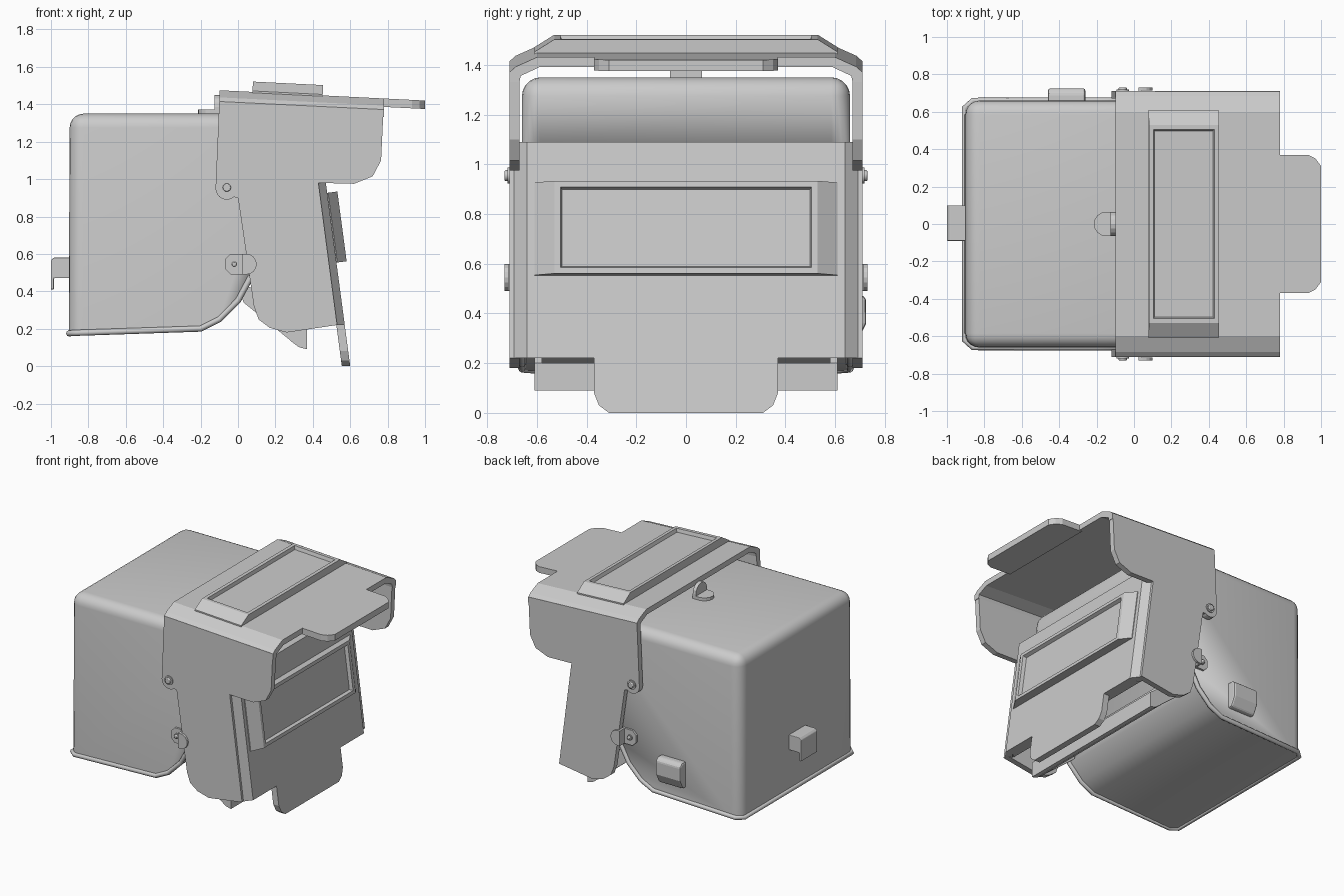
import bpy, bmesh
from math import cos, sin, pi, radians
from mathutils import Vector

if "Cube" in bpy.data.objects:
    bpy.data.objects.remove(bpy.data.objects["Cube"])

grey = bpy.data.materials.new("plain grey")
grey.use_nodes = True
grey.diffuse_color = (0.6, 0.6, 0.6, 1)
grey.node_tree.nodes["Principled BSDF"].inputs["Base Color"].default_value = (0.6, 0.6, 0.6, 1)

X, Y, Z = Vector((1, 0, 0)), Vector((0, 1, 0)), Vector((0, 0, 1))
ROOF = Vector((1, 0, -0.05))        # slope of the visor roof
FACE = Vector((-0.133, 0, 1))       # slope of the face plate


def finish(name, bm, bevel=0):
    bmesh.ops.recalc_face_normals(bm, faces=bm.faces)
    me = bpy.data.meshes.new(name)
    bm.to_mesh(me)
    bm.free()
    me.materials.append(grey)
    ob = bpy.data.objects.new(name, me)
    bpy.context.collection.objects.link(ob)
    if bevel:
        mod = ob.modifiers.new("Bevel", 'BEVEL')
        mod.width, mod.segments = bevel, 2
    return ob


def prism_mesh(pts, origin, u, v, w):
    """Profile in the u, v plane, swept along w."""
    bm = bmesh.new()
    o = Vector(origin)
    base = bm.faces.new([bm.verts.new(o + u * a + v * b) for a, b in pts])
    top = bmesh.ops.extrude_face_region(bm, geom=[base], use_keep_orig=True)
    bmesh.ops.translate(bm, vec=w, verts=[g for g in top["geom"] if isinstance(g, bmesh.types.BMVert)])
    bmesh.ops.recalc_face_normals(bm, faces=bm.faces)
    return bm


def prism(name, pts, origin, u, v, w, bevel=0):
    return finish(name, prism_mesh(pts, origin, u, v, w), bevel)


def across(name, pts, lo, hi, bevel=0):
    return prism(name, pts, (0, lo, 0), X, Z, Y * (hi - lo), bevel)


def mirrored(half):
    return half + [(-a, b) for a, b in reversed(half)]


def arc(cx, cz, r, start, end, n=8):
    angles = [radians(start + (end - start) * i / n) for i in range(n + 1)]
    return [(cx + r * cos(t), cz + r * sin(t)) for t in angles]


def smooth(ob):
    bpy.ops.object.select_all(action='DESELECT')
    ob.select_set(True)
    bpy.context.view_layer.objects.active = ob
    bpy.ops.object.shade_smooth_by_angle(angle=radians(35))


# Hollow head shell, rounded at the back and top, open at the face
jaw = [(-0.2, 0.2), (-0.1, 0.25), (0, 0.35), (0.07, 0.48)]
outline = [(-0.9, 1.35), (-0.905, 0.17)] + jaw + [(0.34, 1.08), (0.32, 1.35)]
bm = prism_mesh(outline, (0, -0.66, 0), X, Z, Y * 1.32)
edges = []
for e in bm.edges:
    a, b = (v.co for v in e.verts)
    high = min(a.z, b.z) > 1.3
    back = max(a.x, b.x) < -0.89 and abs(a.z - b.z) > 0.5
    brow = min(a.x, b.x) > 0.3 and abs(a.z - b.z) > 0.2
    if high or back or brow:
        edges.append(e)
bmesh.ops.bevel(bm, geom=edges, offset=0.075, segments=5, profile=0.5, affect='EDGES')
bm.normal_update()
opening = [f for f in bm.faces
           if f.normal.x > 0.5 and 0.5 < f.calc_center_median().z < 1.06 and f.calc_area() > 0.1]
bmesh.ops.delete(bm, geom=opening, context='FACES')
shell = finish("head_shell", bm)
wall = shell.modifiers.new("Wall", 'SOLIDIFY')
wall.thickness, wall.offset = 0.03, -1
smooth(shell)

# Rolled rim along the lower edge
rim_side = [(x, -0.66, z) for x, z in reversed(jaw)] + [(-0.86, -0.66, 0.178), (-0.905, -0.62, 0.175)]
path = rim_side + [(x, -y, z) for x, y, z in reversed(rim_side)]
curve = bpy.data.curves.new("lower_rim", 'CURVE')
curve.dimensions = '3D'
curve.bevel_depth, curve.bevel_resolution = 0.016, 2
curve.use_fill_caps = True
line = curve.splines.new('POLY')
line.points.add(len(path) - 1)
for p, co in zip(line.points, path):
    p.co = (*co, 1)
curve.materials.append(grey)
bpy.context.collection.objects.link(bpy.data.objects.new("lower_rim", curve))

# Side plates joining the visor and the face plate
side = ([(-0.1, 1.415)] + arc(-0.06, 0.95, 0.06, 180, 310)
        + [(0, 0.9), (0.085, 0.32), (0.11, 0.25), (0.17, 0.205), (0.26, 0.18), (0.53, 0.22),
           (0.43, 0.98), (0.62, 0.975), (0.72, 1.015), (0.765, 1.1), (0.778, 1.372)])
for label, s in (("left", -1), ("right", 1)):
    across("side_plate_" + label, side, s * 0.67, s * 0.71)

# Visor roof with sloping shoulders, and its bill
roof = mirrored([(0.71, -0.1), (0.71, -0.06), (0.685, -0.038), (0.6, 0)]) \
    + mirrored([(-0.67, -0.1), (-0.665, -0.075), (-0.59, -0.04)])
prism("visor_roof", roof, (-0.1, 0, 1.475), Y, Z, ROOF * 0.88)
prism("visor_bill", mirrored([(0.37, 0), (0.37, 0.17), (0.35, 0.21), (0.31, 0.24)]),
      (0.76, 0, 1.432), Y, ROOF, Z * -0.045)

# Face plate with chamfered corners, and its chin tab
face = mirrored([(0.67, -0.085), (0.705, -0.05), (0.64, 0)]) \
    + mirrored([(-0.62, -0.04), (-0.66, -0.085)])
prism("face_plate", face, Vector((0.6, 0, 0)) + FACE * 0.22, Y, X, FACE * 0.87)
prism("face_tab", mirrored([(0.37, 0.26), (0.37, 0.08), (0.35, 0.03), (0.31, 0)]),
      (0.6, 0, 0), Y, FACE, X * -0.045)


def window_frame(name, centre, u):
    """Raised block, chamfered at its ends, with a sunken panel."""
    u = u.normalized()
    n = Y.cross(u)
    if n.x + n.z < 0:
        n = -n
    start = Vector(centre) - u * 0.188 - n * 0.01
    bm = prism_mesh(mirrored([(0.61, 0), (0.61, 0.015), (0.53, 0.065)]), start, Y, n, u * 0.376)
    bm.normal_update()
    top = max(bm.faces, key=lambda f: f.calc_center_median().dot(n))
    bmesh.ops.inset_individual(bm, faces=[top], thickness=0.035)
    bmesh.ops.inset_individual(bm, faces=[top], thickness=0.01, depth=-0.025)
    finish(name, bm)


window_frame("visor_window", (0.265, 0, 1.457), ROOF)
window_frame("face_window", Vector((0.6, 0, 0)) + FACE * 0.74, FACE)

# Chin guard: front bar and two slanting straps
across("chin_bar", [(0.28, 0.135), (0.33, 0.1), (0.37, 0.09), (0.37, 0.2), (0.34, 0.2), (0.33, 0.14)],
       -0.61, 0.61)
for label, s in (("left", -1), ("right", 1)):
    across("chin_strap_" + label, [(0, 0.43), (0.03, 0.34), (0.32, 0.105), (0.37, 0.09), (0.37, 0.2),
                                   (0.08, 0.42)], s * 0.58, s * 0.61)


def bolt(name, x, z, y, s, r):
    washer = across(name + "_washer", arc(x, z, r, 0, 330, 11), s * (y - 0.02), s * (y + 0.008))
    head = across(name, arc(x, z, r * 0.68, 0, 330, 11), s * y, s * (y + 0.02), 0.005)
    smooth(washer)
    smooth(head)


# Pivot bolts and side clips
for label, s in (("left", -1), ("right", 1)):
    bolt("pivot_bolt_" + label, -0.06, 0.955, 0.71, s, 0.033)
    bolt("clip_bolt_" + label, -0.02, 0.545, 0.675, s, 0.02)
    across("clip_base_" + label, [(0.04, 0.6), (-0.04, 0.6), (-0.07, 0.57), (-0.07, 0.52), (-0.04, 0.49),
                                  (0.04, 0.49)], s * 0.655, s * 0.675)
    across("clip_post_" + label, [(0.025, 0.6), (0.04, 0.6), (0.04, 0.49), (0.025, 0.49)], s * 0.66, s * 0.73)
    across("clip_tab_" + label, [(0.03, 0.49)] + arc(0.045, 0.545, 0.055, -90, 90) + [(0.03, 0.6)],
           s * 0.715, s * 0.73)

# Top stop: flat round tab and upright tab
prism("top_tab", [(-0.1, -0.065)] + arc(-0.15, 0, 0.065, 270, 90) + [(-0.1, 0.065)],
      (0, 0, 1.34), X, Y, Z * 0.032)
prism("top_stop", [(0.065, 1.34)] + arc(0, 1.385, 0.065, 0, 180) + [(-0.065, 1.34)],
      (-0.125, 0, 0), Y, Z, X * 0.025)

# Rear hook and side latch
across("rear_hook", [(-0.89, 0.58), (-0.985, 0.58), (-1, 0.565), (-1, 0.41), (-0.985, 0.41), (-0.985, 0.47),
                     (-0.89, 0.47)], -0.09, 0.1, 0.004)
prism("side_latch", [(0.65, 0.48), (0.7, 0.48), (0.725, 0.46), (0.725, 0.36), (0.69, 0.29), (0.65, 0.29)],
      (-0.46, 0, 0), Y, Z, X * 0.2, 0.012)
